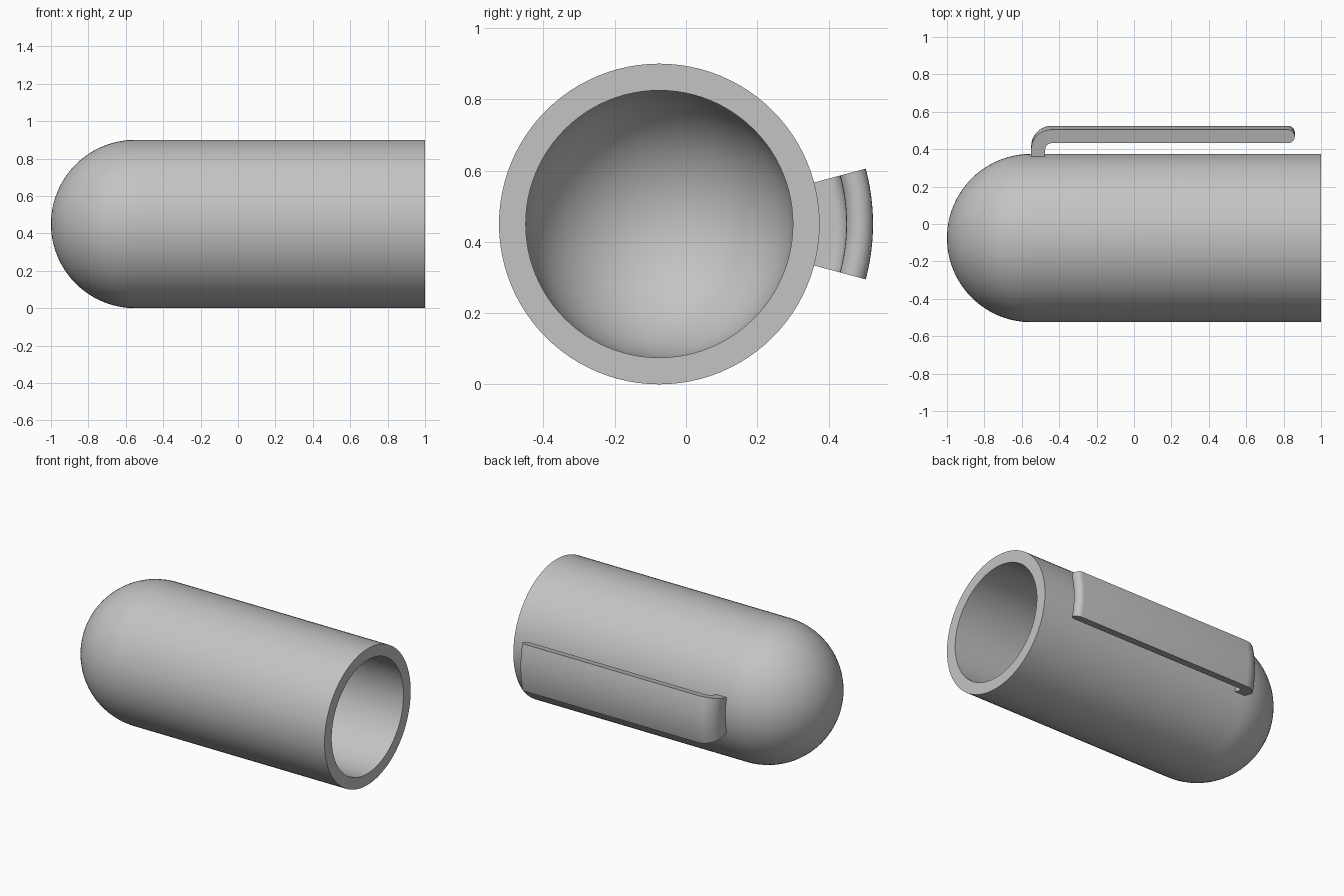
import bpy, bmesh
from math import sin, cos, radians
from mathutils import Matrix, Vector

cube = bpy.data.objects.get("Cube")
if cube:
    bpy.data.objects.remove(cube, do_unlink=True)

AXIS = Vector((0, -0.075, 0.45))   # centre line of the tube, along x
OUTER, INNER = 0.45, 0.375         # tube radii
DOME_X = -0.55                     # centre of the rounded end
ARM_IN, ARM_OUT = 0.525, 0.6       # clip radii
HALF_ANGLE = 15                    # half width of the clip, in degrees

grey = bpy.data.materials.new("light_grey")
grey.use_nodes = True
colour = (0.55, 0.55, 0.55, 1)
grey.diffuse_color = colour
grey.node_tree.nodes["Principled BSDF"].inputs["Base Color"].default_value = colour


def arc(cx, cr, radius, start, end, steps):
    """Points of an arc in the (x, radius) plane, angles in degrees."""
    angles = [radians(start + (end - start) * i / steps) for i in range(steps + 1)]
    return [(cx + radius * cos(a), cr + radius * sin(a)) for a in angles]


def sweep(name, profile, start, angle, steps, closed_profile):
    """Turn an (x, radius) profile about the tube axis; start 0 points to +y."""
    bm = bmesh.new()
    verts = [bm.verts.new((x, r, 0)) for x, r in profile]
    if closed_profile:
        geom = [bm.faces.new(verts)]
        geom += geom[0].edges[:] + verts
    else:
        geom = verts + [bm.edges.new(p) for p in zip(verts, verts[1:])]
    bmesh.ops.rotate(bm, verts=verts, matrix=Matrix.Rotation(radians(start), 3, 'X'))
    bmesh.ops.spin(bm, geom=geom, axis=(1, 0, 0), cent=(0, 0, 0),
                   angle=radians(angle), steps=steps)
    bmesh.ops.remove_doubles(bm, verts=bm.verts, dist=0.0001)
    bmesh.ops.recalc_face_normals(bm, faces=bm.faces)
    mesh = bpy.data.meshes.new(name)
    bm.to_mesh(mesh)
    bm.free()
    mesh.materials.append(grey)
    obj = bpy.data.objects.new(name, mesh)
    obj.location = AXIS
    bpy.context.collection.objects.link(obj)
    bpy.ops.object.select_all(action='DESELECT')
    obj.select_set(True)
    bpy.context.view_layer.objects.active = obj
    bpy.ops.object.shade_smooth_by_angle(angle=radians(35))
    return obj


# Hollow tube with a domed end: outer wall, open rim, inner wall
tube = arc(DOME_X, 0, OUTER, 180, 90, 24) + [(1, OUTER), (1, INNER)]
tube += arc(DOME_X, 0, INNER, 90, 180, 24)
sweep("tube_body", tube, 90, 360, 96, False)

# Clip: short post, rounded bend, long arm with a rounded tip
tip = (ARM_OUT - ARM_IN) / 2
clip = [(-0.55, 0.42)]
clip += arc(-0.44, ARM_OUT - 0.11, 0.11, 180, 90, 10)
clip += arc(0.86 - tip, ARM_IN + tip, tip, 90, -90, 12)
clip += arc(-0.44, ARM_IN - 0.035, 0.035, 90, 180, 6)
clip += [(-0.475, 0.42)]
sweep("clip", clip, -HALF_ANGLE, 2 * HALF_ANGLE, 12, True)
